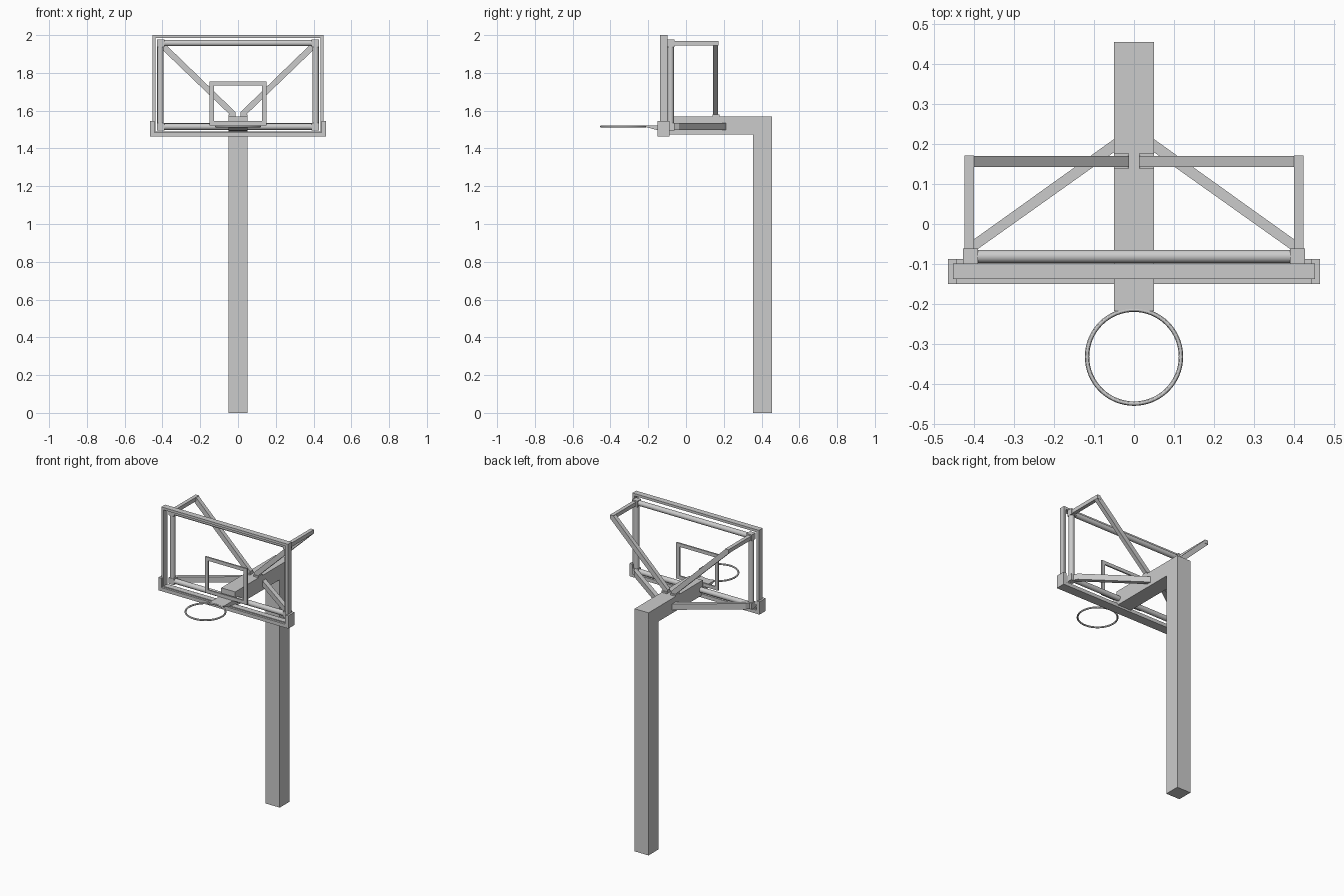
import bpy, bmesh
from math import pi
from mathutils import Vector, Matrix

if "Cube" in bpy.data.objects:
    bpy.data.objects.remove(bpy.data.objects["Cube"])


def finish(name, bm):
    bmesh.ops.recalc_face_normals(bm, faces=bm.faces)
    me = bpy.data.meshes.new(name)
    bm.to_mesh(me)
    bm.free()
    ob = bpy.data.objects.new(name, me)
    bpy.context.collection.objects.link(ob)
    return ob


def box(name, x, y, z):
    bm = bmesh.new()
    size = [b - a for a, b in (x, y, z)]
    mid = [(a + b) / 2 for a, b in (x, y, z)]
    bmesh.ops.create_cube(bm, size=1, matrix=Matrix.Translation(mid) @ Matrix.Diagonal((*size, 1)))
    return finish(name, bm)


def prism(name, pts, axis, lo, hi):
    """Extrude a closed profile: axis 'x' takes (y, z) points, axis 'y' takes (x, z), 'z' takes (x, y)."""
    i = 'xyz'.index(axis)
    bm = bmesh.new()
    vs = []
    for p in pts:
        c = list(p)
        c.insert(i, lo)
        vs.append(bm.verts.new(c))
    f = bm.faces.new(vs)
    ext = bmesh.ops.extrude_face_region(bm, geom=[f], use_keep_orig=True)
    d = Vector((0, 0, 0))
    d[i] = hi - lo
    bmesh.ops.translate(bm, vec=d, verts=[v for v in ext['geom'] if isinstance(v, bmesh.types.BMVert)])
    return finish(name, bm)


def tube(name, a, b, r):
    a, b = Vector(a), Vector(b)
    d = b - a
    bm = bmesh.new()
    rot = d.to_track_quat('Z', 'Y').to_matrix().to_4x4()
    bmesh.ops.create_cone(bm, cap_ends=True, segments=24, radius1=r, radius2=r, depth=d.length,
                          matrix=Matrix.Translation((a + b) / 2) @ rot)
    for f in bm.faces:
        f.smooth = len(f.verts) == 4
    for e in bm.edges:
        e.smooth = all(f.smooth for f in e.link_faces)
    return finish(name, bm)


def rect_frame(name, hx, z0, z1, w, y0, y1):
    """Hollow rectangle facing -y."""
    bm = bmesh.new()
    rings = []
    for y in (y0, y1):
        for t in (0, w):
            h = hx - t
            rings.append([bm.verts.new((x, y, z)) for x, z in
                          ((-h, z0 + t), (h, z0 + t), (h, z1 - t), (-h, z1 - t))])
    fo, fi, bo, bi = rings
    for p, q in ((fo, fi), (fi, bi), (bi, bo), (bo, fo)):
        for k in range(4):
            n = (k + 1) % 4
            bm.faces.new((p[k], p[n], q[n], q[k]))
    return finish(name, bm)


# post with horizontal arm
prism("post_and_arm", [(0.355, 0), (0.455, 0), (0.455, 1.57), (-0.10, 1.57), (-0.10, 1.475), (0.355, 1.475)],
      'x', -0.05, 0.05)

# board frame, target square and bottom padding
rect_frame("board_frame", 0.453, 1.475, 2.0, 0.016, -0.137, -0.099)
rect_frame("target_square", 0.15, 1.522, 1.755, 0.022, -0.124, -0.114)
prism("edge_padding", [(-0.465, 1.462), (0.465, 1.462), (0.465, 1.545), (0.443, 1.545), (0.443, 1.485),
                       (-0.443, 1.485), (-0.443, 1.545), (-0.465, 1.545)], 'y', -0.15, -0.088)

# rear support: horizontal tubes
ZT, ZB, YB = 1.958, 1.515, -0.081
for name, z in (("upper_tube", ZT), ("lower_tube", ZB)):
    tube(name, (-0.40, YB, z), (0.40, YB, z), 0.0165)

for s, side in ((-1, "left"), (1, "right")):
    def sx(a, b):
        return tuple(sorted((s * a, s * b)))
    # upright tube and corner blocks
    tube(side + "_upright_tube", (s * 0.411, YB, ZB), (s * 0.411, YB, ZT), 0.0165)
    for lv, z in (("upper", ZT), ("lower", ZB)):
        box(f"{side}_{lv}_corner", sx(0.39, 0.428), (-0.0985, -0.061), (z - 0.02, z + 0.02))
    # top rod running back, then brace sloping down to the arm
    box(side + "_top_rod", sx(0.40, 0.424), (-0.062, 0.172), (1.945, 1.97))
    prism(side + "_sloping_brace",
          [(s * 0.424, 1.945), (s * 0.40, 1.967), (s * 0.013, 1.592), (s * 0.013, 1.572), (s * 0.036, 1.572)],
          'y', 0.143, 0.17)
    box(side + "_brace_foot", sx(0.013, 0.05), (0.139, 0.177), (1.565, 1.58))
    # low brace from the corner to the side of the arm
    prism(side + "_low_brace",
          [(s * 0.39, -0.062), (s * 0.412, -0.062), (s * 0.40, -0.038), (s * 0.045, 0.216), (s * 0.045, 0.183)],
          'z', 1.497, 1.535)

# hoop bracket
prism("hoop_bracket", [(-0.218, 1.522), (-0.10, 1.522), (-0.10, 1.492), (-0.148, 1.496), (-0.212, 1.513)],
      'x', -0.05, 0.05)

# hoop
bpy.ops.mesh.primitive_torus_add(major_segments=64, minor_segments=12, major_radius=0.1175, minor_radius=0.0055,
                                 location=(0, -0.332, 1.517))
hoop = bpy.context.object
hoop.name = "hoop"
bpy.ops.object.shade_smooth_by_angle()
